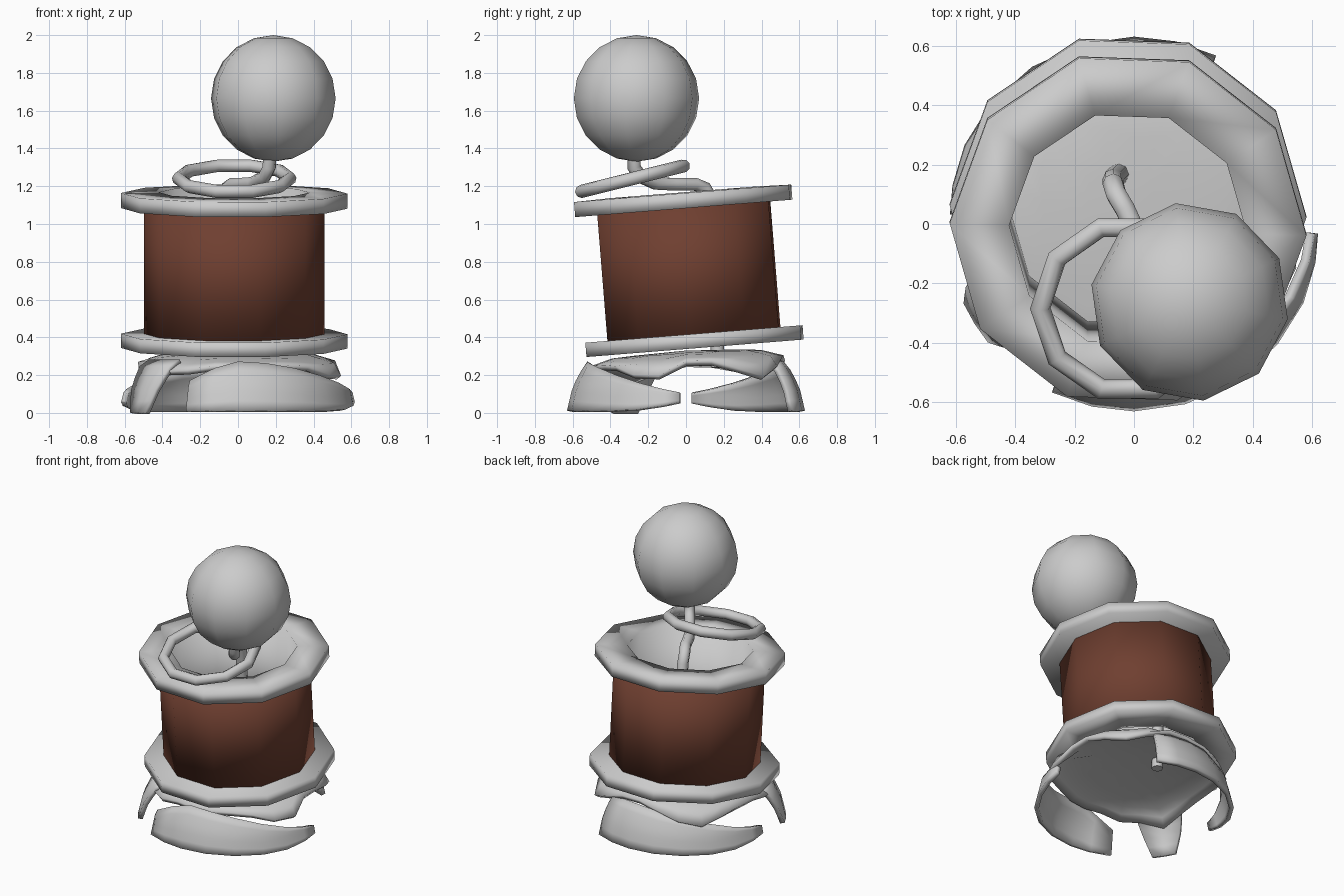
import bpy, bmesh, math
from mathutils import Vector, Matrix

if "Cube" in bpy.data.objects:
    bpy.data.objects.remove(bpy.data.objects["Cube"])

TILT = Matrix.Translation((-0.02, 0.045, 0.38)) @ Matrix.Rotation(math.radians(4.6), 4, 'X')


def finish(name, bm, angle=42):
    me = bpy.data.meshes.new(name)
    bm.to_mesh(me)
    bm.free()
    ob = bpy.data.objects.new(name, me)
    bpy.context.collection.objects.link(ob)
    bpy.ops.object.select_all(action='DESELECT')
    ob.select_set(True)
    bpy.context.view_layer.objects.active = ob
    bpy.ops.object.shade_smooth_by_angle(angle=math.radians(angle))
    return ob


def lathe(name, profile, n=10, phase=34):
    """Closed ring of revolution from a closed (r, z) profile."""
    bm = bmesh.new()
    rings = []
    for i in range(n):
        a = math.radians(phase) + 2 * math.pi * i / n
        rings.append([bm.verts.new(TILT @ Vector((r * math.cos(a), r * math.sin(a), z)))
                      for r, z in profile])
    m = len(profile)
    for i in range(n):
        p, q = rings[i], rings[(i + 1) % n]
        for j in range(m):
            bm.faces.new((p[j], q[j], q[(j + 1) % m], p[(j + 1) % m]))
    bmesh.ops.recalc_face_normals(bm, faces=bm.faces)
    return finish(name, bm, 100)


def tube(name, pts, radius, closed=False):
    cu = bpy.data.curves.new(name, 'CURVE')
    cu.dimensions = '3D'
    cu.bevel_depth = radius
    cu.bevel_resolution = 2
    cu.use_fill_caps = True
    sp = cu.splines.new('POLY')
    sp.points.add(len(pts) - 1)
    for p, co in zip(sp.points, pts):
        p.co = (*co, 1)
        p.radius = 1
    sp.use_cyclic_u = closed
    sp.use_smooth = True
    ob = bpy.data.objects.new(name, cu)
    bpy.context.collection.objects.link(ob)


# Dome outline shared by all base pieces: ground to apex
DOME = [(0.63, 0.012), (0.60, 0.14), (0.53, 0.27), (0.38, 0.315), (0.0, 0.33)]


def dome_point(t, deg, tilt=0.0):
    i = max(0, min(int(t), len(DOME) - 2))
    f = t - i
    r = DOME[i][0] * (1 - f) + DOME[i + 1][0] * f
    z = DOME[i][1] * (1 - f) + DOME[i + 1][1] * f
    a = math.radians(deg)
    return Vector((r * math.cos(a), r * math.sin(a), z + tilt * r * math.sin(a)))


def patch(name, columns, tilt=0.0, closed=False, rows=5, flare=0.0):
    """Curved shell; each column is (angle, low t, high t) on the dome."""
    bm = bmesh.new()
    mid = columns[len(columns) // 2][0]
    grid = [[bm.verts.new(dome_point(lo + (hi - lo) * k / rows,
                                     deg + (deg - mid) * flare * k / rows, tilt))
             for k in range(rows + 1)] for deg, lo, hi in columns]
    n = len(grid)
    for i in range(n if closed else n - 1):
        p, q = grid[i], grid[(i + 1) % n]
        for k in range(rows):
            bm.faces.new((p[k], q[k], q[k + 1], p[k + 1]))
    bmesh.ops.remove_doubles(bm, verts=bm.verts, dist=1e-4)
    ob = finish(name, bm, 50)
    mod = ob.modifiers.new('thickness', 'SOLIDIFY')
    mod.thickness = 0.03
    mod.offset = -1
    mod.use_even_offset = True
    return ob


# Spool: two flanges with a hollow core
lathe('spool', [(0.60, -0.038), (0.60, 0.038), (0.44, 0.038), (0.44, 0.712),
                (0.60, 0.705), (0.60, 0.785), (0.40, 0.79), (0.40, -0.038)])

# Brown wound drum
drum = lathe('wound_drum', [(0.478, 0.03), (0.478, 0.72), (0.435, 0.72), (0.435, 0.03)])
mat = bpy.data.materials.new('brown')
mat.diffuse_color = (0.16, 0.05, 0.03, 1)
mat.use_nodes = True
mat.node_tree.nodes["Principled BSDF"].inputs["Base Color"].default_value = mat.diffuse_color
drum.data.materials.append(mat)

# Ball on top
bm = bmesh.new()
bmesh.ops.create_uvsphere(bm, u_segments=10, v_segments=10, radius=0.335,
                          matrix=Matrix.Translation((0.187, -0.262, 1.665))
                          @ Matrix.Rotation(math.radians(8), 4, 'Z'))
finish('ball', bm, 60)

# Bent wire from base through the spool to the ball
tube('stem', [(-0.05, 0.17, 0.24), (-0.07, 0.15, 0.8), (-0.07, 0.135, 1.13),
              (-0.06, 0.10, 1.19), (-0.03, 0.05, 1.21), (0.02, -0.06, 1.21),
              (0.08, -0.16, 1.215), (0.14, -0.24, 1.25), (0.165, -0.275, 1.30),
              (0.17, -0.275, 1.40)], 0.036)

# Loose tilted loop around the wire
loop = []
for i in range(10):
    a = 2 * math.pi * i / 10
    y = 0.285 * math.sin(a)
    loop.append((-0.02 + 0.295 * math.cos(a), -0.283 + y, 1.24 + 0.25 * y))
tube('loop', loop, 0.035, closed=True)

# Base: two tapering skirt walls, opposite each other
WALL = [(-103, 0, 1.75), (-90, 0, 2.05), (-74, 0, 1.95), (-57, 0, 1.75),
        (-40, 0, 1.45), (-25, 0.05, 1.15), (-12, 0.2, 0.9), (-3, 0.35, 0.75)]
for name, turn, start in (('front_wall', 0, 1.25), ('back_wall', 180, 2.1)):
    patch(name, [(-116 + turn, 0, start)] +
          [(d + turn, lo, max(hi, start) if d < -80 else hi) for d, lo, hi in WALL])

# Base: cap with hanging flaps on its rim
FLAPS = {0: 2.1, 15: 2.0, 30: 1.6, 45: 1.2, 60: 1.6, 75: 2.0, 90: 2.1, 105: 1.8, 120: 1.4,
         135: 1.2, 150: 1.6, 165: 1.9, 180: 2.0, 195: 1.8, 210: 1.4, 225: 1.8, 240: 1.9,
         315: 2.0, 330: 1.6, 345: 1.5}
patch('cap', [(d, FLAPS.get(d, 2.2), 4) for d in range(0, 360, 15)], tilt=0.06, closed=True)

# Base: front left leg, widening from the ground to the cap
patch('left_leg', [(205, -0.08, 2.3), (212, -0.08, 2.3), (219, -0.08, 2.3)], flare=1.6)
